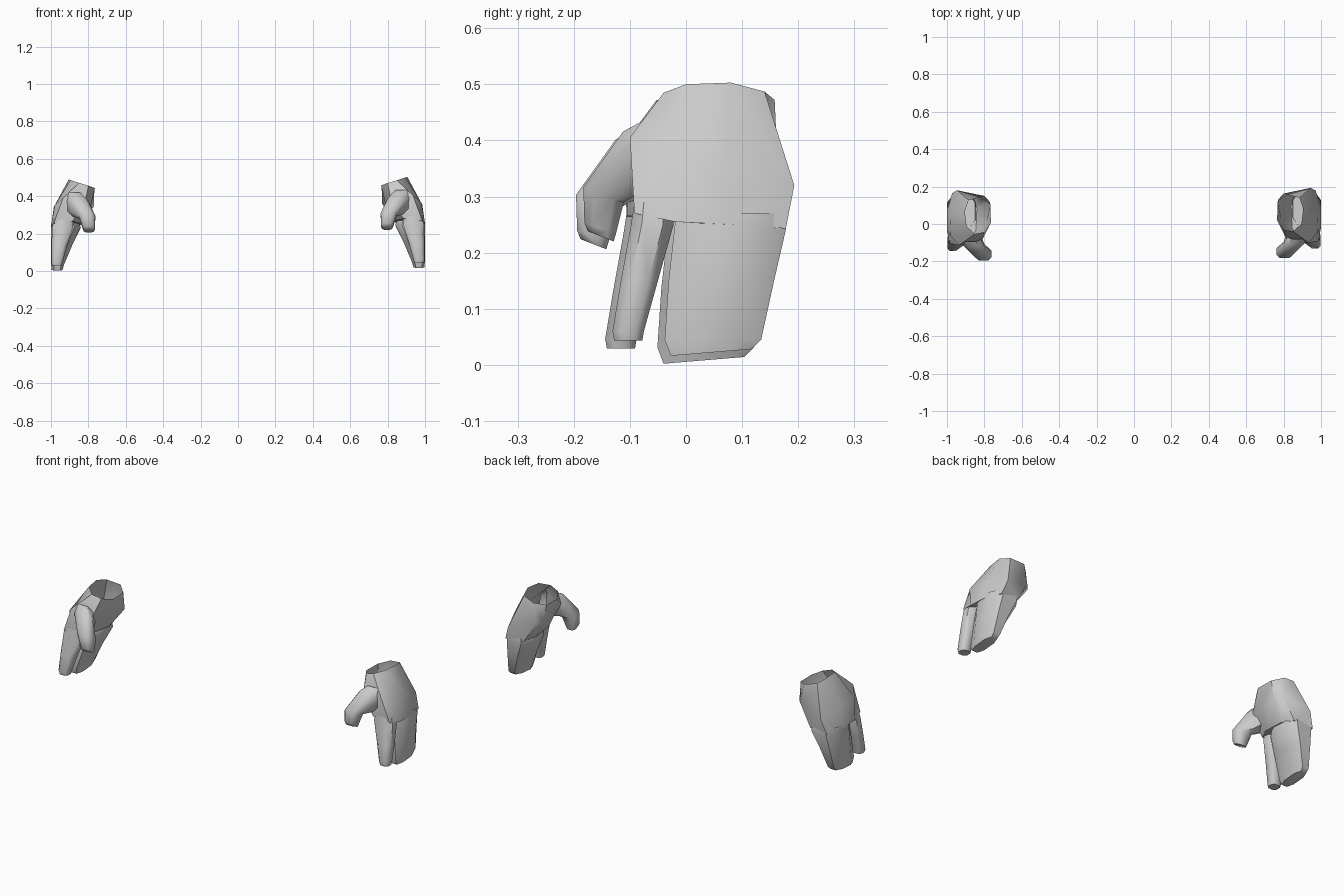
import bpy, bmesh, math
from mathutils import Vector

if "Cube" in bpy.data.objects:
    bpy.data.objects.remove(bpy.data.objects["Cube"])


def ring(c, hx, v, slope=0.0):
    """Chamfered-box cross-section: x half-width plus a (y, z) half-depth vector."""
    corners = [(1, -.5), (1, .5), (.55, 1), (-.55, 1), (-1, .5), (-1, -.5), (-.55, -1), (.55, -1)]
    return [(c[0] + a * hx, c[1] + b * v[0], c[2] + b * v[1] + a * slope) for a, b in corners]


def loft(bm, rings, cap=True):
    rows = [[bm.verts.new(p) for p in r] for r in rings]
    for a, b in zip(rows, rows[1:]):
        n = len(a)
        for i in range(n):
            bm.faces.new((a[i], a[(i + 1) % n], b[(i + 1) % n], b[i]))
    if cap:
        bm.faces.new(rows[-1])
    return rows


# palm: open wrist, widest section, knuckles (outer side front to back, then inner side)
palm = [
    [(.85, -.04, .485), (.895, 0, .50), (.905, .08, .503), (.885, .14, .487),
     (.815, .158, .472), (.768, .115, .458), (.765, .02, .457), (.80, -.03, .47)],
    [(.935, -.10, .405), (.98, -.05, .365), (.985, .07, .355), (.945, .193, .32),
     (.80, .163, .365), (.77, .13, .36), (.79, .02, .35), (.82, -.09, .37)],
    [(.985, -.092, .27), (1.0, -.02, .255), (1.0, .08, .25), (.972, .178, .243),
     (.865, .17, .25), (.84, .10, .26), (.845, -.02, .27), (.885, -.092, .28)],
]
# three fingers fused as one block
finger_block = [
    ring((.922, .08, .27), .072, (.094, 0)),
    ring((.92, .079, .245), .079, (.099, -.004)),
    ring((.943, .063, .15), .056, (.094, 0)),
    ring((.965, .048, .045), .034, (.086, 0)),
    ring((.967, .045, .022), .029, (.072, .006)),
]
# separate index finger
index = [
    ring((.932, -.058, .29), .05, (.034, 0)),
    ring((.938, -.06, .25), .056, (.038, 0)),
    ring((.955, -.083, .15), .042, (.033, 0)),
    ring((.968, -.103, .06), .030, (.028, 0)),
    ring((.968, -.103, .043), .026, (.025, 0)),
]
# thumb curving forward and inward
thumb = [
    ring((.875, -.06, .375), .055, (-.02, .058)),
    ring((.855, -.10, .36), .055, (-.012, .056)),
    ring((.806, -.147, .303), .043, (-.036, .014)),
    ring((.797, -.153, .243), .033, (-.028, .01)),
    ring((.797, -.152, .229), .027, (-.023, .009)),
]


def build_hand(name, side, offset):
    bm = bmesh.new()
    for part in (palm, finger_block, index, thumb):
        loft(bm, part)
    bmesh.ops.recalc_face_normals(bm, faces=bm.faces)
    for v in bm.verts:
        v.co = Vector((v.co.x * side, v.co.y, v.co.z)) + offset
    if side < 0:
        bmesh.ops.reverse_faces(bm, faces=bm.faces)
    me = bpy.data.meshes.new(name)
    bm.to_mesh(me)
    bm.free()
    ob = bpy.data.objects.new(name, me)
    bpy.context.collection.objects.link(ob)
    bpy.ops.object.select_all(action='DESELECT')
    ob.select_set(True)
    bpy.context.view_layer.objects.active = ob
    bpy.ops.object.shade_smooth_by_angle(angle=math.radians(50))


build_hand("right_side_hand", 1, Vector((0, 0, 0)))
build_hand("left_side_hand", -1, Vector((0, -.013, -.014)))
